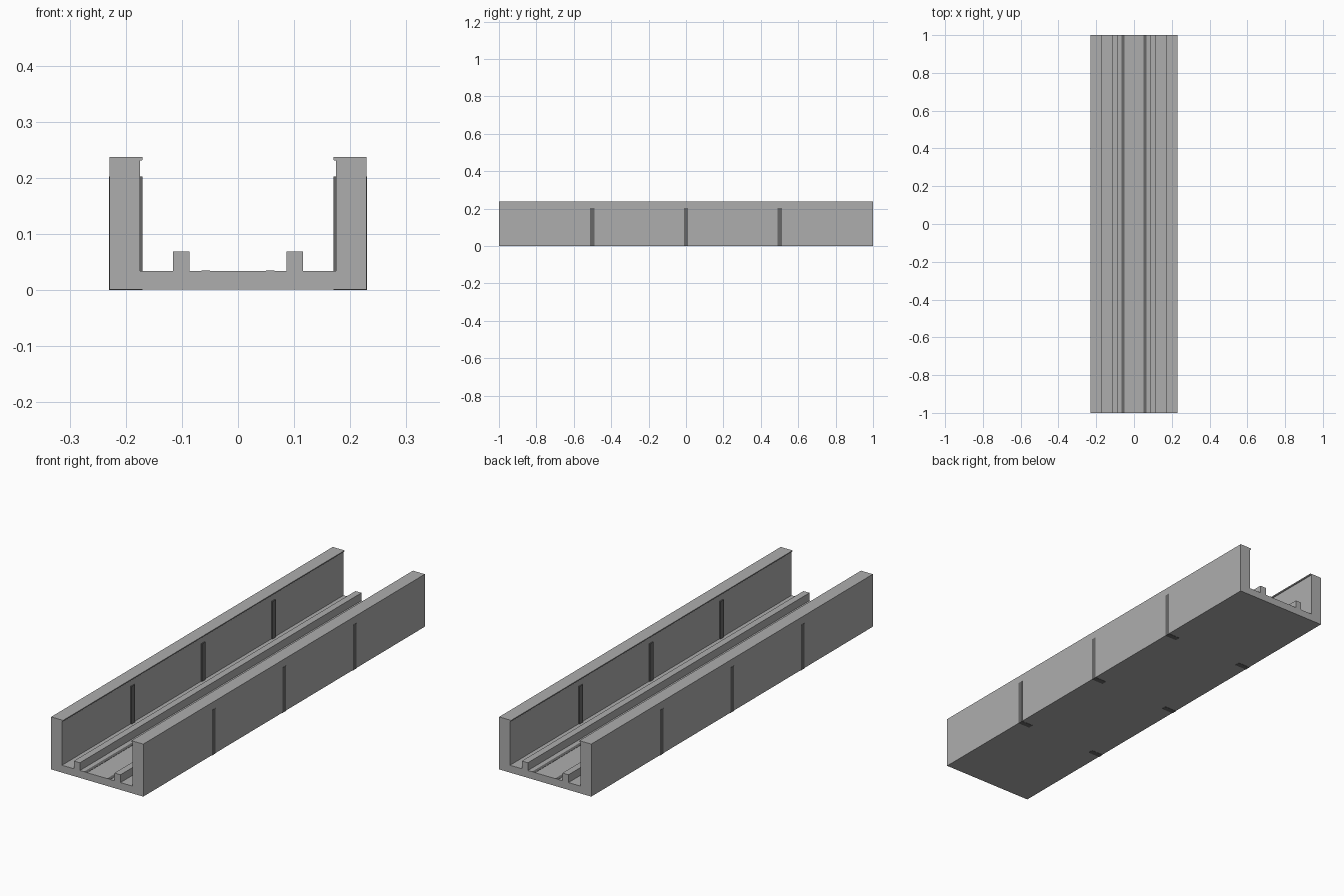
import bpy
import bmesh

cube = bpy.data.objects.get("Cube")
if cube:
    bpy.data.objects.remove(cube, do_unlink=True)


def make_material(name, value):
    mat = bpy.data.materials.new(name)
    mat.use_nodes = True
    colour = (value, value, value, 1)
    mat.diffuse_color = colour
    mat.node_tree.nodes["Principled BSDF"].inputs["Base Color"].default_value = colour
    return mat


light_grey = make_material("light grey", 0.42)
dark_grey = make_material("dark grey", 0.14)


def extrude_profile(name, points, y_start, y_end, mat):
    """Sweep a closed x-z profile along y."""
    bm = bmesh.new()
    face = bm.faces.new([bm.verts.new((x, y_start, z)) for x, z in points])
    swept = bmesh.ops.extrude_face_region(bm, geom=[face])
    moved = [v for v in swept["geom"] if isinstance(v, bmesh.types.BMVert)]
    bmesh.ops.translate(bm, verts=moved, vec=(0, y_end - y_start, 0))
    bmesh.ops.recalc_face_normals(bm, faces=bm.faces)
    mesh = bpy.data.meshes.new(name)
    bm.to_mesh(mesh)
    bm.free()
    mesh.materials.append(mat)
    obj = bpy.data.objects.new(name, mesh)
    bpy.context.collection.objects.link(obj)
    return obj


def box(name, x0, x1, y0, y1, z0, z1, mat):
    return extrude_profile(name, [(x0, z0), (x1, z0), (x1, z1), (x0, z1)], y0, y1, mat)


# Channel: floor, two guide rails, side walls with a small inward lip
half = [(0.229, 0.001), (0.229, 0.237), (0.170, 0.237), (0.170, 0.233),
        (0.172, 0.231), (0.175, 0.231), (0.175, 0.034), (0.116, 0.034),
        (0.116, 0.069), (0.086, 0.069), (0.086, 0.034)]
profile = half + [(-x, z) for x, z in reversed(half)]
extrude_profile("channel_body", profile, -1, 1, light_grey)

for side, label in ((1, "left"), (-1, "right")):
    # Thin floor stripes running the full length
    x0, x1 = sorted((side * 0.050, side * 0.065))
    box(f"{label}_floor_stripe", x0, x1, -1, 1, 0.033, 0.035, dark_grey)

    # Dark joint ribs passing through the walls
    x0, x1 = sorted((side * 0.170, side * 0.230))
    for number, y in enumerate((-0.5, 0, 0.5), 1):
        box(f"{label}_wall_rib_{number}", x0, x1, y - 0.012, y + 0.012,
            0, 0.203, dark_grey)
